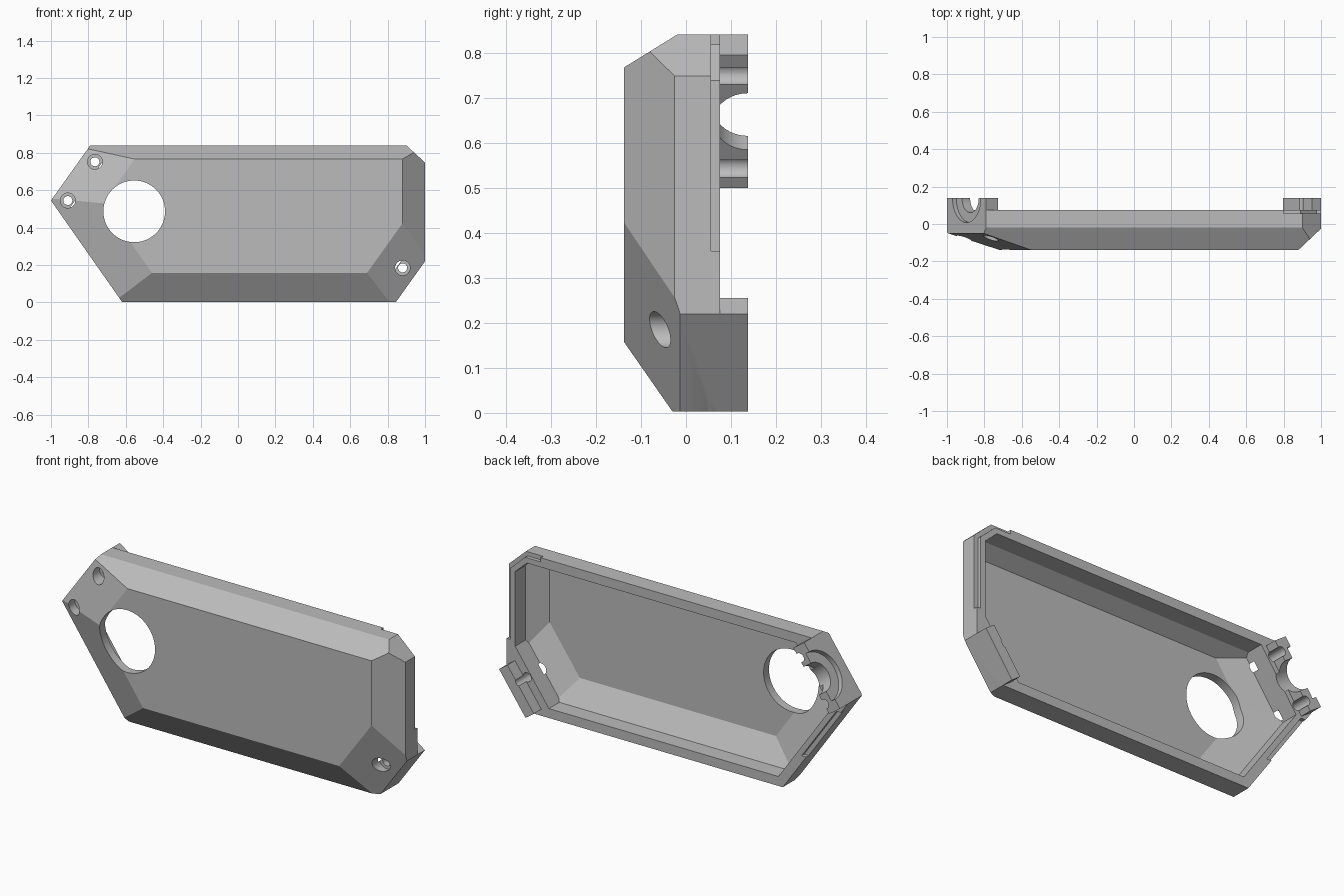
import bpy, bmesh
from math import radians
from mathutils import Vector, Matrix

if "Cube" in bpy.data.objects:
    bpy.data.objects.remove(bpy.data.objects["Cube"])

grey = bpy.data.materials.new("light grey plastic")
grey.use_nodes = True
grey.diffuse_color = (0.5, 0.5, 0.5, 1)
grey.node_tree.nodes["Principled BSDF"].inputs["Base Color"].default_value = (0.5, 0.5, 0.5, 1)

FRONT, RIM, BACK = -0.138, 0.075, 0.138
# outline corners, clockwise seen from the front
outline = [Vector((x, 0, z)) for x, z in [(-1, .545), (-.79, .84), (.9, .84), (1, .748),
                                          (1, .22), (.845, .003), (-.62, .003)]]
# per side: wall thickness, chamfer width, chamfer start in y
sides = [(.105, .236, -.05), (.05, .073, -.02), (.05, 0, 0), (.05, .12, -.025),
         (.105, .216, -.013), (.05, .155, -.03), (.05, .22, -.045)]


def edge(i):
    a, b = outline[i], outline[(i + 1) % len(outline)]
    t = (b - a).normalized()
    return a, b, t, Vector((-t.z, 0, t.x))


def make(name, bm):
    bmesh.ops.recalc_face_normals(bm, faces=bm.faces)
    me = bpy.data.meshes.new(name)
    bm.to_mesh(me)
    bm.free()
    me.materials.append(grey)
    ob = bpy.data.objects.new(name, me)
    bpy.context.collection.objects.link(ob)
    return ob


def box(name, lo, hi, frame=Matrix()):
    bm = bmesh.new()
    bmesh.ops.create_cube(bm, size=1)
    lo, hi = Vector(lo), Vector(hi)
    size = hi - lo
    m = frame @ Matrix.Translation((lo + hi) / 2) @ Matrix.Diagonal((*size, 1))
    bmesh.ops.transform(bm, matrix=m, verts=bm.verts)
    return make(name, bm)


def rod(name, a, b, r, segments=48):
    a, b = Vector(a), Vector(b)
    bm = bmesh.new()
    bmesh.ops.create_cone(bm, cap_ends=True, segments=segments, radius1=r, radius2=r,
                          depth=(b - a).length)
    turn = (b - a).to_track_quat('Z', 'Y').to_matrix().to_4x4()
    bmesh.ops.transform(bm, matrix=Matrix.Translation((a + b) / 2) @ turn, verts=bm.verts)
    return make(name, bm)


def hull(name, back, walls, skin=0.0, front=FRONT, chamfered=True):
    """Slice a block by every side plane and chamfer plane, moved inward."""
    bm = bmesh.new()
    bmesh.ops.create_cube(bm, size=4)
    cuts = [(Vector((0, front, 0)), Vector((0, -1, 0))), (Vector((0, back, 0)), Vector((0, 1, 0)))]
    for i, (wall, width, start) in enumerate(sides):
        a, b, t, n = edge(i)
        cuts.append((a - n * walls[i], n))
        if width and chamfered:
            slope = (n * (start - FRONT) + Vector((0, -width, 0))).normalized()
            cuts.append((a + Vector((0, start, 0)) - slope * skin, slope))
    for co, no in cuts:
        geom = bm.verts[:] + bm.edges[:] + bm.faces[:]
        res = bmesh.ops.bisect_plane(bm, geom=geom, plane_co=co, plane_no=no, clear_outer=True)
        rim = [e for e in res["geom_cut"] if isinstance(e, bmesh.types.BMEdge)]
        if rim:
            bmesh.ops.holes_fill(bm, edges=rim)
    return make(name, bm)


def combine(target, tool, how):
    mod = target.modifiers.new(how, 'BOOLEAN')
    mod.operation, mod.object, mod.solver = how, tool, 'EXACT'
    bpy.context.view_layer.objects.active = target
    bpy.ops.object.modifier_apply(modifier=mod.name)
    bpy.data.objects.remove(tool)


# open-backed shell, thick enough at both slanted ends to hold the screws
count = len(sides)
case = hull("case_shell", RIM, [0] * count)
combine(case, hull("cavity", 0.3, [s[0] for s in sides], 0.043, FRONT + 0.045), 'DIFFERENCE')

# raised clamp blocks standing on two slanted sides
for i, depth in [(0, .078), (4, .06)]:
    a, b, t, n = edge(i)
    frame = Matrix.Translation(a) @ Matrix((t, (0, 1, 0), n)).transposed().to_4x4()
    block = box("clamp_block", (0, .05, -depth), ((b - a).length, BACK, 0), frame)
    combine(case, block, 'UNION')

# stepped rim around the upper corner and along the lower slanted side
for lo, hi in [((.8, .055, .36), (1.2, RIM + .02, 1)), ((-1.2, .055, .2), (-.7, RIM + .02, .49))]:
    step = box("rim_step", lo, hi)
    combine(step, hull("inner_lip", .3, [.022] * count, chamfered=False), 'DIFFERENCE')
    combine(case, step, 'DIFFERENCE')

# round window in the front
combine(case, rod("window", (-.555, -.3, .487), (-.555, .3, .487), .165, 64), 'DIFFERENCE')

# screw holes with wide sunk heads
for x, z in [(-.765, .752), (-.91, .545), (.88, .185)]:
    combine(case, rod("screw_hole", (x, -.3, z), (x, .3, z), .024), 'DIFFERENCE')
    combine(case, rod("screw_head", (x, -.3, z), (x, -.01, z), .04), 'DIFFERENCE')

# cable outlet with a wide cup outside and a narrower bore
a, b, t, n = edge(0)
mid = (a + b) / 2 + Vector((0, BACK, 0))
for start, end, r in [(.2, -.2, .077), (.1, -.025, .13)]:
    combine(case, rod("cable_outlet", mid + n * start, mid + n * end, r, 64), 'DIFFERENCE')

bpy.ops.object.select_all(action='DESELECT')
case.select_set(True)
bpy.context.view_layer.objects.active = case
bpy.ops.object.shade_smooth_by_angle(angle=radians(12))
